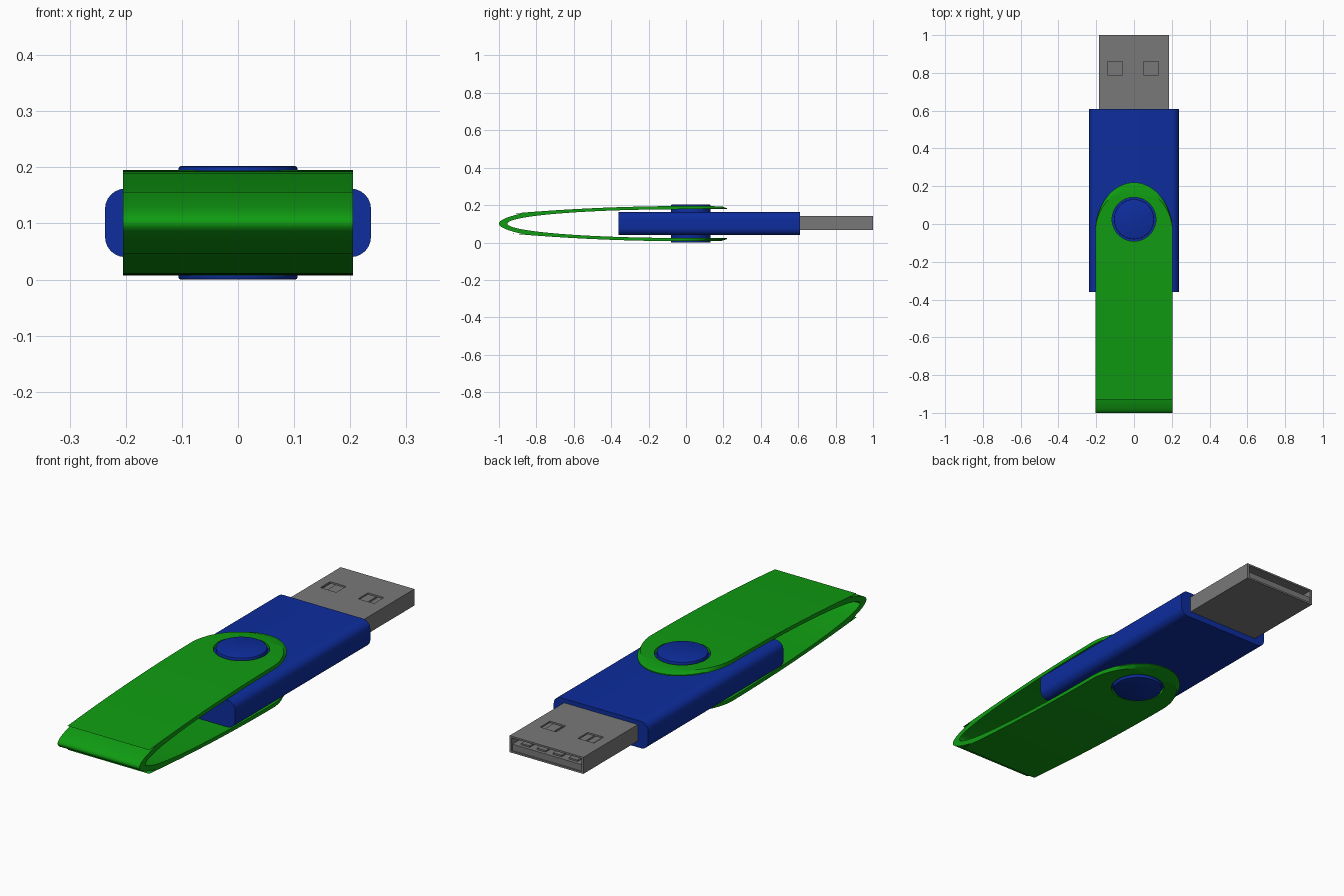
import bpy, bmesh, math
from mathutils import Vector

if "Cube" in bpy.data.objects:
    bpy.data.objects.remove(bpy.data.objects["Cube"], do_unlink=True)

MID = 0.101      # height of the symmetry plane
PIVOT_Y = 0.025  # swivel axis


def material(name, rgb):
    m = bpy.data.materials.new(name)
    m.use_nodes = True
    m.diffuse_color = (*rgb, 1)
    m.node_tree.nodes["Principled BSDF"].inputs["Base Color"].default_value = (*rgb, 1)
    return m


GREEN = material("cover green", (0.005, 0.33, 0.006))
BLUE = material("body blue", (0.004, 0.026, 0.34))
GREY = material("metal grey", (0.19, 0.19, 0.19))


def finish(bm, name, mat):
    bmesh.ops.recalc_face_normals(bm, faces=bm.faces)
    mesh = bpy.data.meshes.new(name)
    bm.to_mesh(mesh)
    bm.free()
    ob = bpy.data.objects.new(name, mesh)
    bpy.context.collection.objects.link(ob)
    mesh.materials.append(mat)
    return ob


def activate(ob):
    bpy.ops.object.select_all(action='DESELECT')
    ob.select_set(True)
    bpy.context.view_layer.objects.active = ob


def smooth(ob):
    activate(ob)
    bpy.ops.object.shade_smooth_by_angle(angle=math.radians(30))


def box(name, lo, hi, mat):
    bm = bmesh.new()
    bmesh.ops.create_cube(bm, size=1)
    lo, hi = Vector(lo), Vector(hi)
    for v in bm.verts:
        v.co = (lo + hi) / 2 + v.co * (hi - lo)
    return finish(bm, name, mat)


def cylinder(name, radius, height, mat, chamfer=0):
    bm = bmesh.new()
    bmesh.ops.create_cone(bm, cap_ends=True, segments=64, radius1=radius,
                          radius2=radius, depth=height)
    if chamfer:
        rims = [e for e in bm.edges if abs(e.verts[0].co.z - e.verts[1].co.z) < 1e-5]
        bmesh.ops.bevel(bm, geom=rims, offset=chamfer, segments=2, affect='EDGES', profile=0.5)
    bmesh.ops.translate(bm, vec=(0, PIVOT_Y, MID), verts=bm.verts)
    return finish(bm, name, mat)


def boolean(ob, cutter, operation='DIFFERENCE'):
    activate(ob)
    mod = ob.modifiers.new("cut", 'BOOLEAN')
    mod.object, mod.operation, mod.solver = cutter, operation, 'EXACT'
    bpy.ops.object.modifier_apply(modifier=mod.name)
    bpy.data.objects.remove(cutter, do_unlink=True)


# Body: block with rounded long edges
body = box("body", (-0.237, -0.36, 0.04), (0.237, 0.61, 0.162), BLUE)
activate(body)
bm = bmesh.new()
bm.from_mesh(body.data)
long_edges = [e for e in bm.edges if abs(e.verts[0].co.y - e.verts[1].co.y) > 0.5]
bmesh.ops.bevel(bm, geom=long_edges, offset=0.036, segments=6, affect='EDGES', profile=0.5)
bm.to_mesh(body.data)
bm.free()
smooth(body)

# Swivel pin through the body, showing as a button on both sides
smooth(cylinder("pivot_button", 0.106, 2 * MID, BLUE, 0.004))

# Swivel cover: folded strip, with an overlapping lip near the fold
outer = []
for i in range(25):
    y = 0.24 - 1.17 * i / 24
    outer.append((y, 0.094 - 0.0465 * y * y))
outer.append((-0.875, 0.0555))
for i in range(13):
    t = 0.346 * (1 - i / 12)
    outer.append((t * t - 1, 0.155 * t))
inner = [(0.24, 0.077)]
for i in range(21):
    a = math.pi / 2 * i / 20
    inner.append((-0.955 * math.sin(a), 0.077 * math.cos(a)))


def mirrored(points):
    return points[:-1] + [(points[-1][0], 0)] + [(y, -h) for y, h in reversed(points[:-1])]


loop = mirrored(outer) + list(reversed(mirrored(inner)))
bm = bmesh.new()
face = bm.faces.new([bm.verts.new((-0.205, y, MID + h)) for y, h in loop])
made = bmesh.ops.extrude_face_region(bm, geom=[face])["geom"]
bmesh.ops.translate(bm, vec=(0.41, 0, 0),
                    verts=[g for g in made if isinstance(g, bmesh.types.BMVert)])
cover = finish(bm, "swivel_cover", GREEN)

# Trim the cover ends to a rounded outline with a chamfered rim
bm = bmesh.new()
rings = []
for h, reach in ((-0.13, 0.23), (-0.096, 0.23), (-0.082, 0.27),
                 (0.082, 0.27), (0.096, 0.23), (0.13, 0.23)):
    arc = [math.pi * i / 40 for i in range(41)]
    plan = [(0.2055 * math.cos(a), reach * math.sin(a) - 0.05) for a in arc]
    plan += [(-0.2055, -1.1), (0.2055, -1.1)]
    rings.append([bm.verts.new((x, y, MID + h)) for x, y in plan])
for low, high in zip(rings, rings[1:]):
    for i in range(len(low)):
        j = (i + 1) % len(low)
        bm.faces.new((low[i], low[j], high[j], high[i]))
bm.faces.new(rings[0])
bm.faces.new(rings[-1])
boolean(cover, finish(bm, "outline_cutter", GREEN), 'INTERSECT')
boolean(cover, cylinder("hole_cutter", 0.116, 0.4, GREEN))
smooth(cover)

# Plug: hollow metal shell with two windows in the top
plug = box("plug_shell", (-0.185, 0.6, 0.068), (0.185, 1.0, 0.143), GREY)
boolean(plug, box("cavity_cutter", (-0.175, 0.62, 0.076), (0.175, 1.1, 0.135), GREY))
for x in (-0.1, 0.09):
    boolean(plug, box("window_cutter", (x - 0.04, 0.79, 0.12), (x + 0.04, 0.86, 0.2), GREY))

# Tongue with four contact strips
box("plug_tongue", (-0.176, 0.61, 0.075), (0.176, 0.995, 0.105), GREY)
for i in range(4):
    x = -0.12 + 0.08 * i
    box(f"contact_{i + 1}", (x - 0.022, 0.72, 0.104), (x + 0.022, 0.98, 0.112), GREY)
